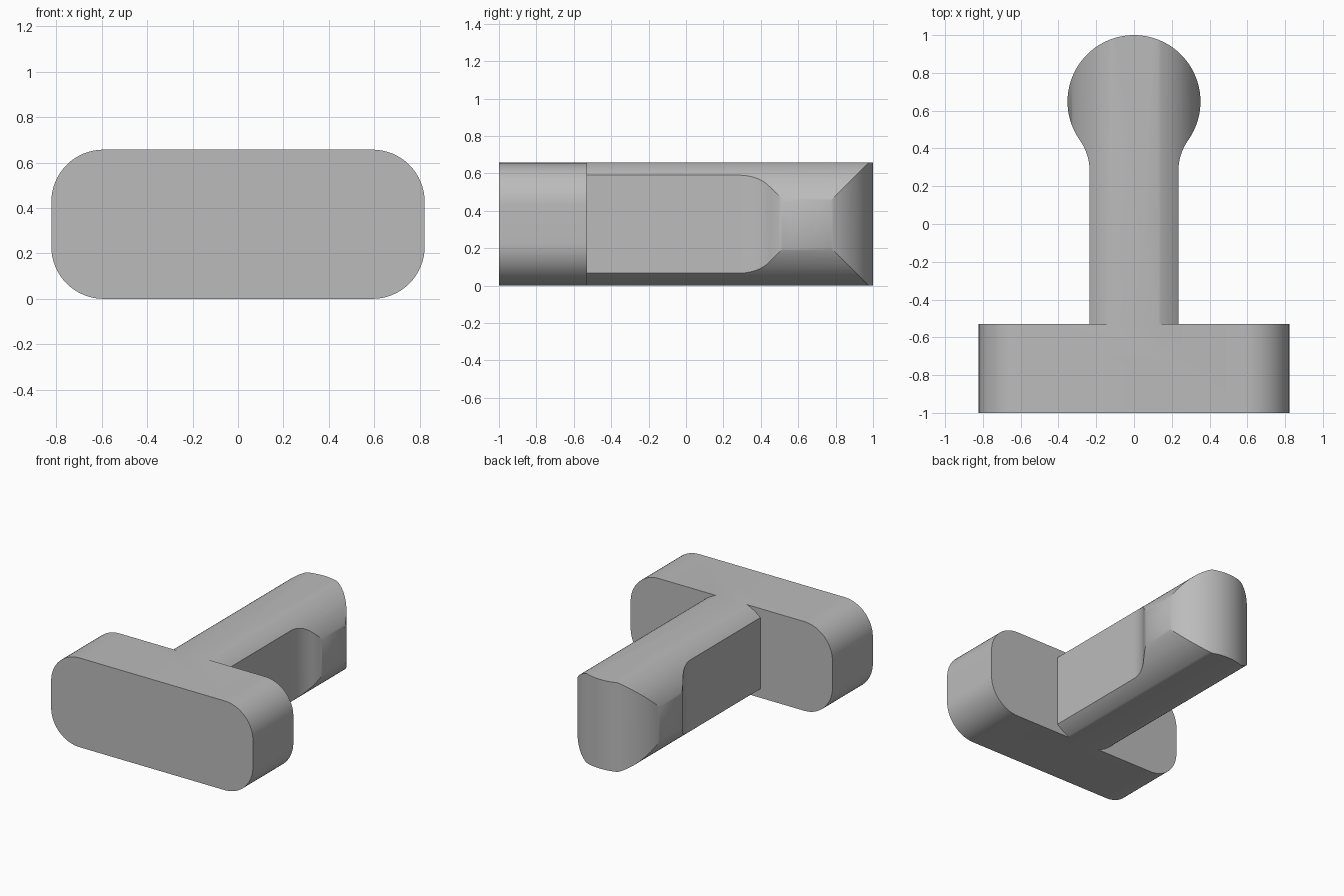
import bpy, bmesh, math
from mathutils import Vector

cube = bpy.data.objects.get("Cube")
if cube:
    bpy.data.objects.remove(cube, do_unlink=True)

HEIGHT = 0.657
MID = HEIGHT / 2

grey = bpy.data.materials.new("plain grey")
grey.use_nodes = True
grey.diffuse_color = (0.5, 0.5, 0.5, 1)
grey.node_tree.nodes["Principled BSDF"].inputs["Base Color"].default_value = (0.5, 0.5, 0.5, 1)


def arc(cx, cy, r, start, end, n):
    """Points on an arc, angles in degrees."""
    angles = [math.radians(start + (end - start) * i / n) for i in range(n + 1)]
    return [(cx + r * math.cos(a), cy + r * math.sin(a)) for a in angles]


def prism(name, outline, place, offset):
    """Extrude a closed 2D outline placed in space by a function."""
    bm = bmesh.new()
    face = bm.faces.new([bm.verts.new(place(u, v)) for u, v in outline])
    ext = bmesh.ops.extrude_face_region(bm, geom=[face])
    moved = [g for g in ext["geom"] if isinstance(g, bmesh.types.BMVert)]
    bmesh.ops.translate(bm, verts=moved, vec=Vector(offset))
    bmesh.ops.recalc_face_normals(bm, faces=bm.faces)
    mesh = bpy.data.meshes.new(name)
    bm.to_mesh(mesh)
    bm.free()
    mesh.materials.append(grey)
    obj = bpy.data.objects.new(name, mesh)
    bpy.context.collection.objects.link(obj)
    return obj


def combine(target, other, operation):
    """Apply a boolean, then drop the helper."""
    mod = target.modifiers.new("combine", "BOOLEAN")
    mod.object, mod.operation, mod.solver = other, operation, "EXACT"
    bpy.ops.object.select_all(action="DESELECT")
    target.select_set(True)
    bpy.context.view_layer.objects.active = target
    bpy.ops.object.modifier_apply(modifier=mod.name)
    bpy.data.objects.remove(other, do_unlink=True)


# Stem seen from above: straight shank, filleted neck, round end
BALL_R, BALL_Y, SHANK, NECK_Y = 0.352, 0.648, 0.235, 0.28
drop = BALL_Y - NECK_Y
fillet = (SHANK ** 2 + drop ** 2 - BALL_R ** 2) / (2 * (BALL_R - SHANK))
tangent = math.degrees(math.atan2(drop, SHANK + fillet))
half = [(SHANK, -0.7)]
half += arc(SHANK + fillet, NECK_Y, fillet, 180, 180 - tangent, 12)
half += arc(0, BALL_Y, BALL_R, -tangent, 90, 40)[1:]
plan = half + [(-x, y) for x, y in reversed(half[:-1])]
stem = prism("stem", plan, lambda u, v: (u, v, 0), (0, 0, HEIGHT))

# Round bar with flattened top and bottom limits the stem
flat = math.degrees(math.asin(MID / BALL_R))
section = arc(0, MID, BALL_R, -flat, flat, 48) + arc(0, MID, BALL_R, 180 - flat, 180 + flat, 48)
bar = prism("bar", section, lambda u, v: (u, -0.8, v), (0, 2, 0))
combine(stem, bar, "INTERSECT")

# Wide rounded head at the front
HALF_W, CORNER = 0.822, 0.23
outline = []
for i, (sx, top) in enumerate([(1, 1), (-1, 1), (-1, 0), (1, 0)]):
    cz = HEIGHT - CORNER if top else CORNER
    outline += arc(sx * (HALF_W - CORNER), cz, CORNER, 90 * i, 90 * i + 90, 16)
head = prism("pin_body", outline, lambda u, v: (u, -1, v), (0, 0.47, 0))
combine(head, stem, "UNION")

bpy.ops.object.select_all(action="DESELECT")
head.select_set(True)
bpy.context.view_layer.objects.active = head
bpy.ops.object.shade_smooth_by_angle(angle=math.radians(30))
